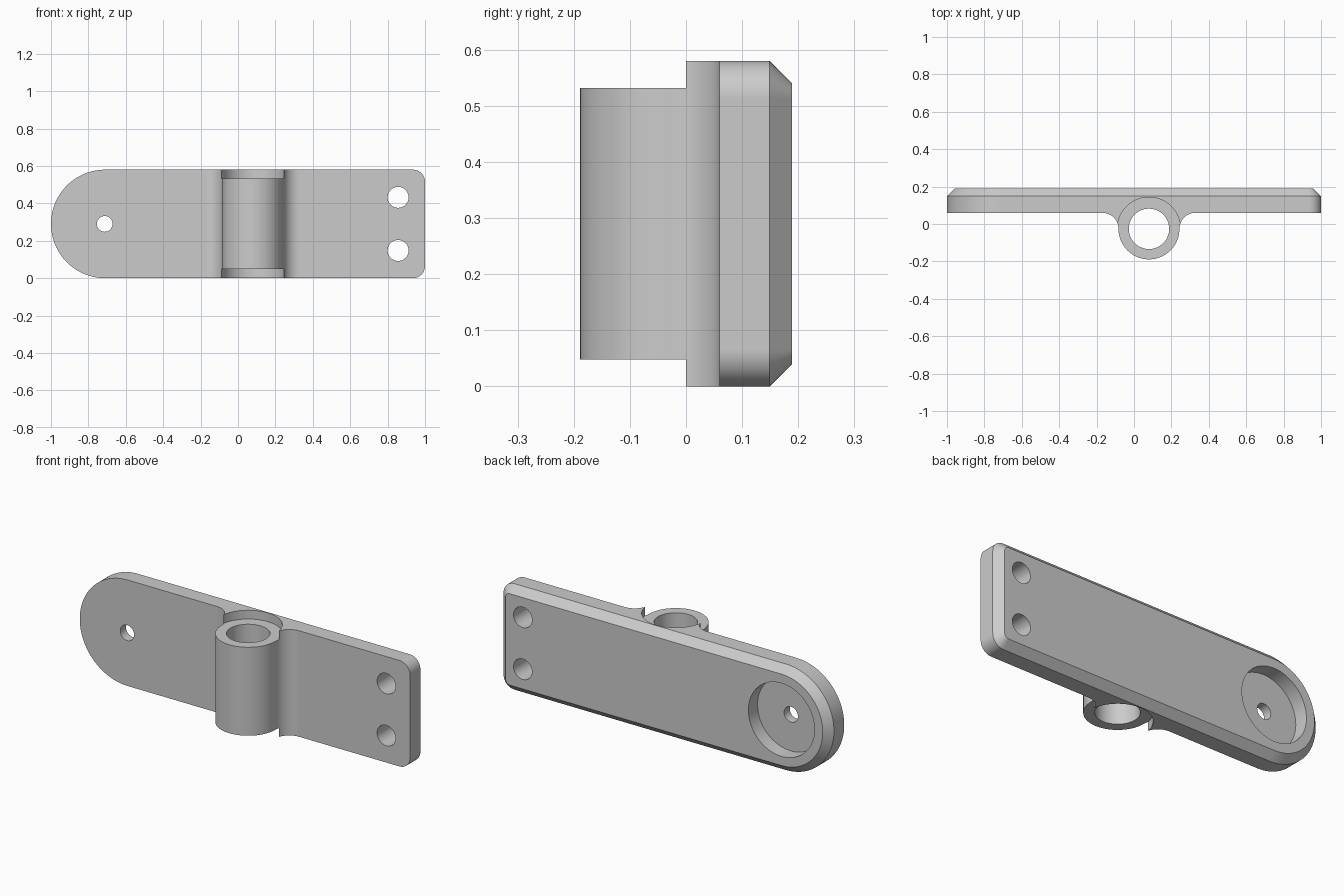
import bpy, bmesh, math
from mathutils import Vector

if "Cube" in bpy.data.objects:
    bpy.data.objects.remove(bpy.data.objects["Cube"])

H = 0.58                     # plate height
FRONT, BEVEL, BACK = 0.06, 0.149, 0.189
BX, BY = 0.08, -0.026        # barrel axis
BR, FR = 0.163, 0.086        # barrel and fillet radii

grey = bpy.data.materials.new("light grey")
grey.diffuse_color = (0.6, 0.6, 0.6, 1)
grey.use_nodes = True
grey.node_tree.nodes["Principled BSDF"].inputs["Base Color"].default_value = grey.diffuse_color


def arc(cx, cy, r, a0, a1, n):
    return [(cx + r * math.cos(math.radians(a0 + (a1 - a0) * i / n)),
             cy + r * math.sin(math.radians(a0 + (a1 - a0) * i / n)))
            for i in range(n + 1)]


def loft(name, rings):
    """Solid through rings of equal point count, capped at both ends."""
    bm = bmesh.new()
    rows = [[bm.verts.new(p) for p in ring] for ring in rings]
    n = len(rows[0])
    for a, b in zip(rows, rows[1:]):
        for i in range(n):
            j = (i + 1) % n
            bm.faces.new((a[i], a[j], b[j], b[i]))
    bm.faces.new(rows[0])
    bm.faces.new(rows[-1])
    bmesh.ops.recalc_face_normals(bm, faces=bm.faces)
    me = bpy.data.meshes.new(name)
    bm.to_mesh(me)
    bm.free()
    me.materials.append(grey)
    ob = bpy.data.objects.new(name, me)
    bpy.context.collection.objects.link(ob)
    return ob


def prism_z(name, pts, z0, z1):
    return loft(name, [[(x, y, z) for x, y in pts] for z in (z0, z1)])


def cylinder_y(name, x, z, r, y0, y1, n=48):
    pts = arc(x, z, r, 0, 360, n)[:-1]
    return loft(name, [[(px, y, pz) for px, pz in pts] for y in (y0, y1)])


def combine(target, other, operation):
    mod = target.modifiers.new("combine", 'BOOLEAN')
    mod.operation = operation
    mod.solver = 'EXACT'
    mod.object = other
    dg = bpy.context.evaluated_depsgraph_get()
    me = bpy.data.meshes.new_from_object(target.evaluated_get(dg))
    target.modifiers.clear()
    target.data = me
    bpy.data.objects.remove(other)


def outline(inset):
    """Plate outline: round left end, small corner radii on the right."""
    c, r = 0.065, 0.065 - inset
    return (arc(-0.71, H / 2, H / 2 - inset, 90, 270, 64)
            + arc(1 - c, c, r, -90, 0, 12)
            + arc(1 - c, H - c, r, 0, 90, 12))


# Plate with chamfered back rim
plate = loft("hinge_plate", [[(x, y, z) for x, z in outline(i)]
                             for y, i in ((FRONT, 0), (BEVEL, 0), (BACK, 0.04))])

# Barrel blended into the plate by a fillet on either side
off = BR + FR
profile = (arc(BX - off, BY, FR, 90, 0, 16)
           + arc(BX, BY, BR, 180, 360, 48)[1:-1]
           + arc(BX + off, BY, FR, 180, 90, 16)
           + [(BX + off, 0.1), (BX - off, 0.1)])
combine(plate, prism_z("barrel", profile, 0, H), 'UNION')

# Round notches that shorten the barrel at both ends
notch = arc(BX, BY, 0.169, 0, 360, 96)[:-1]
for z0, z1 in ((-0.1, 0.048), (0.532, H + 0.1)):
    combine(plate, prism_z("notch", notch, z0, z1), 'DIFFERENCE')

# Pin bore
bore = arc(BX, BY, 0.108, 0, 360, 64)[:-1]
combine(plate, prism_z("bore", bore, -0.1, H + 0.1), 'DIFFERENCE')

# Round pocket in the back, its small hole, and the two screw holes
combine(plate, cylinder_y("pocket", -0.71, H / 2, 0.2, 0.11, 0.3, 64), 'DIFFERENCE')
for x, z, r in ((-0.713, H / 2, 0.042), (0.856, 0.148, 0.056), (0.856, 0.432, 0.056)):
    combine(plate, cylinder_y("hole", x, z, r, -0.1, 0.3), 'DIFFERENCE')

# Smooth curved walls, keep rims crisp
bpy.context.view_layer.objects.active = plate
plate.select_set(True)
bpy.ops.object.shade_smooth_by_angle(angle=math.radians(30))
weighted = plate.modifiers.new("weighted_normals", 'WEIGHTED_NORMAL')
weighted.keep_sharp = True
